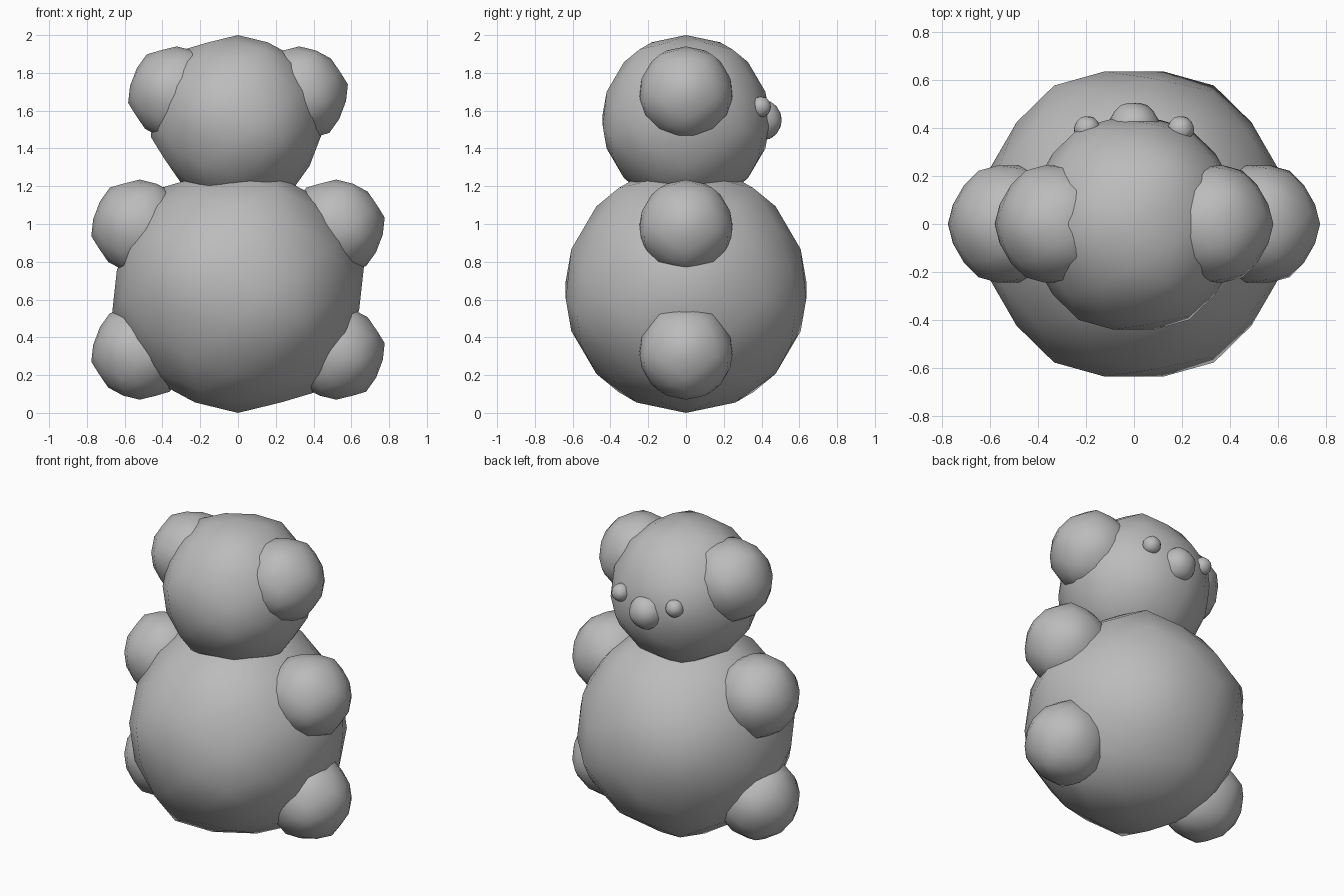
import bpy, bmesh
from math import cos, sin, pi

cube = bpy.data.objects.get("Cube")
if cube:
    bpy.data.objects.remove(cube, do_unlink=True)

# Single plain grey material
grey = bpy.data.materials.new("plain_grey")
grey.use_nodes = True
colour = (0.5, 0.5, 0.5, 1)
grey.diffuse_color = colour
grey.node_tree.nodes["Principled BSDF"].inputs["Base Color"].default_value = colour


def ball(name, centre, radius):
    """Faceted geodesic ball resting on a face, its twelve corners slightly proud."""
    bm = bmesh.new()
    # Icosahedron as four rings of three points: height, radius, turn
    for z, r, turn in ((0.795, 0.607, 1), (0.188, 0.982, 0),
                       (-0.188, 0.982, 1), (-0.795, 0.607, 0)):
        for k in range(3):
            a = (2 * k + turn) * pi / 3
            bm.verts.new((r * cos(a), r * sin(a), z))
    bmesh.ops.convex_hull(bm, input=bm.verts[:])
    bmesh.ops.subdivide_edges(bm, edges=bm.edges[:], cuts=2, use_grid_fill=True)
    for v in bm.verts:
        corner = len(v.link_edges) == 5
        v.co = v.co.normalized() * radius * (1.045 if corner else 1.0)
    bmesh.ops.triangulate(bm, faces=bm.faces[:])
    bmesh.ops.recalc_face_normals(bm, faces=bm.faces[:])
    for f in bm.faces:
        f.smooth = True
    mesh = bpy.data.meshes.new(name)
    bm.to_mesh(mesh)
    bm.free()
    mesh.materials.append(grey)
    obj = bpy.data.objects.new(name, mesh)
    obj.location = centre
    bpy.context.collection.objects.link(obj)


# Central parts
ball("body", (0, 0, 0.65), 0.65)
ball("head", (0, 0, 1.55), 0.45)
ball("nose", (0, 0.40, 1.55), 0.108)

# Paired parts
for side, s in (("left", 1), ("right", -1)):
    ball(side + "_ear", (s * 0.325, 0, 1.69), 0.25)
    ball(side + "_arm", (s * 0.52, 0, 0.985), 0.25)
    ball(side + "_leg", (s * 0.52, 0, 0.32), 0.25)
    ball(side + "_eye", (s * 0.195, 0.395, 1.62), 0.055)
